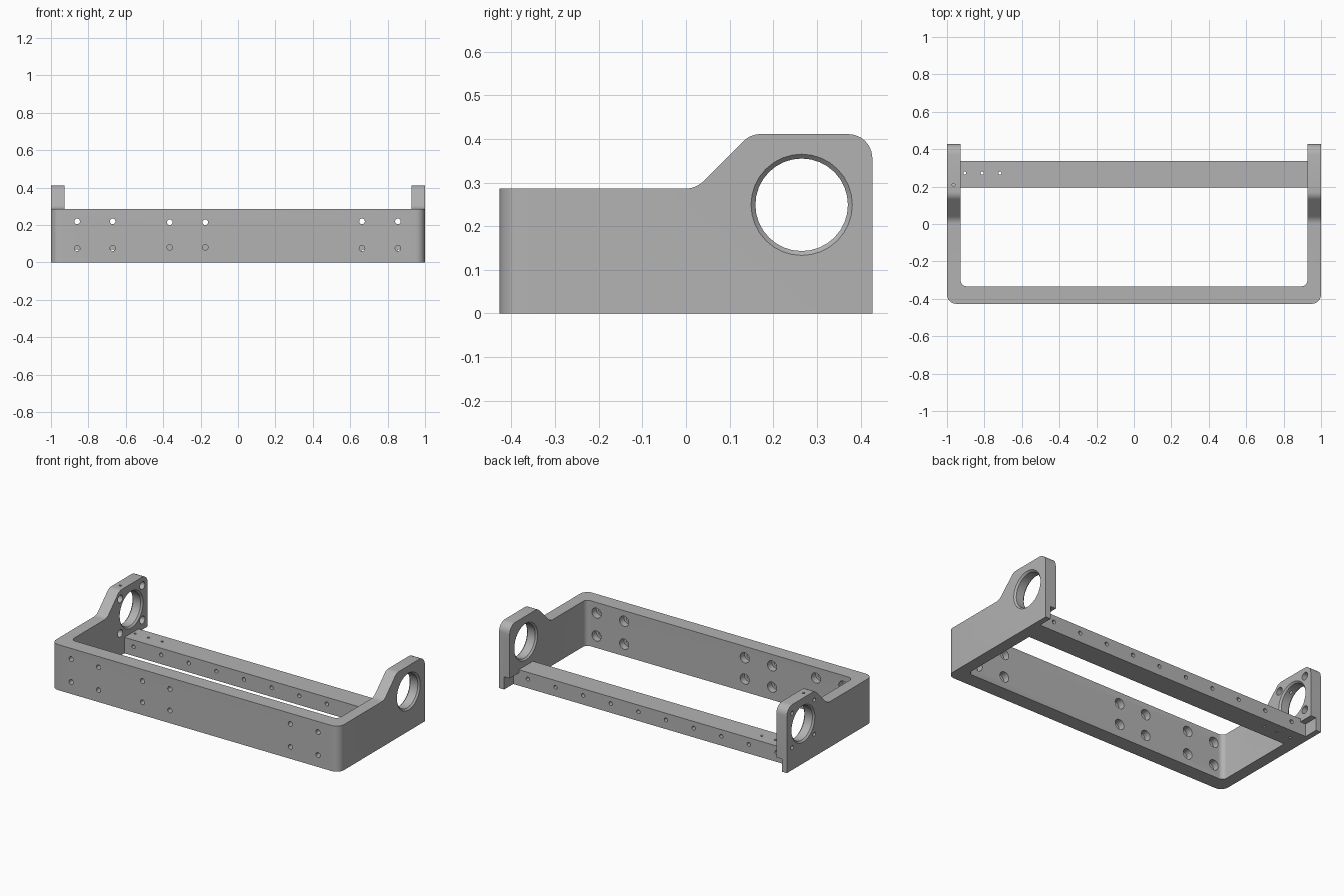
import bpy, bmesh, math
from mathutils import Vector, Matrix

if "Cube" in bpy.data.objects:
    bpy.data.objects.remove(bpy.data.objects["Cube"])

metal = bpy.data.materials.new("plain_grey")
metal.use_nodes = True
grey = (0.45, 0.45, 0.45, 1)
metal.diffuse_color = grey
metal.node_tree.nodes["Principled BSDF"].inputs["Base Color"].default_value = grey


def finish(bm, name):
    bmesh.ops.recalc_face_normals(bm, faces=bm.faces)
    mesh = bpy.data.meshes.new(name)
    bm.to_mesh(mesh)
    bm.free()
    mesh.materials.append(metal)
    obj = bpy.data.objects.new(name, mesh)
    bpy.context.collection.objects.link(obj)
    return obj


def rounded(corners, steps=6):
    """Outline from (u, v, radius) corners, each replaced by an arc."""
    out = []
    for i, (u, v, r) in enumerate(corners):
        p = Vector((u, v))
        if r == 0:
            out.append(p)
            continue
        a = (Vector(corners[i - 1][:2]) - p).normalized()
        b = (Vector(corners[(i + 1) % len(corners)][:2]) - p).normalized()
        half = a.angle(b) / 2
        centre = p + (a + b).normalized() * r / math.sin(half)
        start = p + a * r / math.tan(half) - centre
        end = p + b * r / math.tan(half) - centre
        sweep = start.angle_signed(end)
        for k in range(steps + 1):
            out.append(centre + Matrix.Rotation(-sweep * k / steps, 2) @ start)
    return out


def prism(name, points, place, push):
    bm = bmesh.new()
    face = bm.faces.new([bm.verts.new(place(p)) for p in points])
    grown = bmesh.ops.extrude_face_region(bm, geom=[face])
    bmesh.ops.translate(bm, vec=push, verts=[g for g in grown["geom"] if isinstance(g, bmesh.types.BMVert)])
    return finish(bm, name)


def drill(bm, origin, axis, steps, sides=20):
    """Turned cutter: (distance, radius) steps along an axis."""
    turn = Vector((0, 0, 1)).rotation_difference(Vector(axis)).to_matrix()
    rings = []
    for d, r in steps:
        angles = [2 * math.pi * k / sides for k in range(sides)]
        rings.append([bm.verts.new(Vector(origin) + turn @ Vector((r * math.cos(t), r * math.sin(t), d)))
                      for t in angles])
    for low, high in zip(rings, rings[1:]):
        for k in range(sides):
            n = (k + 1) % sides
            bm.faces.new((low[k], low[n], high[n], high[k]))
    bm.faces.new(rings[0])
    bm.faces.new(rings[-1])


def box(bm, low, high):
    low, high = Vector(low), Vector(high)
    size = Matrix.Diagonal((high - low).to_4d())
    bmesh.ops.create_cube(bm, size=1, matrix=Matrix.Translation((low + high) / 2) @ size)


def carve(obj, cutter, operation="DIFFERENCE"):
    mod = obj.modifiers.new("carve", "BOOLEAN")
    mod.operation, mod.solver, mod.object = operation, "EXACT", cutter
    graph = bpy.context.evaluated_depsgraph_get()
    obj.data = bpy.data.meshes.new_from_object(obj.evaluated_get(graph))
    obj.modifiers.clear()
    bpy.data.objects.remove(cutter)


# U-shaped frame, trimmed to the raised side silhouette
plan = rounded([(-1, 0.427, 0), (-1, -0.427, 0.05), (1, -0.427, 0.05), (1, 0.427, 0),
                (0.927, 0.427, 0), (0.927, -0.333, 0.03), (-0.927, -0.333, 0.03), (-0.927, 0.427, 0)])
frame = prism("frame", plan, lambda p: (p.x, p.y, 0), (0, 0, 0.5))
side = rounded([(-0.6, -0.0, 0), (0.427, 0, 0), (0.427, 0.411, 0.055), (0.148, 0.411, 0.055),
                (0.023, 0.286, 0.06), (-0.6, 0.286, 0)])
carve(frame, prism("side_trim", side, lambda p: (-1.2, p.x, p.y), (2.4, 0, 0)), "INTERSECT")

# Large bearing bores, chamfered on both faces, and the lower rear notches
HY, HZ = 0.265, 0.249
bm = bmesh.new()
for s in (-1, 1):
    drill(bm, (s * 0.9635, HY, HZ), (s, 0, 0),
          [(-0.0465, 0.126), (-0.0265, 0.106), (0.0265, 0.106), (0.0465, 0.126)], 32)
    x0, x1 = sorted((s * 0.91, s * 0.965))
    box(bm, (x0, 0.336, -0.05), (x1, 0.5, 0.08))
carve(frame, finish(bm, "bore_cutter"))

# Counterbored screw holes in the front wall and the right cheek
bm = bmesh.new()
for xs, zs in (((-0.86, -0.67), (0.075, 0.219)), ((-0.365, -0.175), (0.08, 0.214)),
               ((0.663, 0.855), (0.075, 0.219))):
    for x in xs:
        for z in zs:
            drill(bm, (x, -0.45, z), (0, 1, 0), [(0, 0.015), (0.075, 0.015), (0.075, 0.032), (0.14, 0.032)])
for dy in (-0.11, 0.11):
    for dz in (-0.108, 0.108):
        drill(bm, (-1.02, HY + dy, HZ + dz), (1, 0, 0),
              [(0, 0.012), (0.05, 0.012), (0.05, 0.024), (0.12, 0.024)])
drill(bm, (-0.965, 0.21, 0.31), (0, 0, 1), [(0, 0.008), (0.15, 0.008)])
carve(frame, finish(bm, "screw_cutter"))

# Rear cross bar with a row of through holes and three small vertical holes
bm = bmesh.new()
box(bm, (-0.928, 0.196, 0), (0.928, 0.336, 0.1))
bar = finish(bm, "rear_bar")
bm = bmesh.new()
for k in range(10):
    drill(bm, (-0.864 + 0.192 * k, 0.15, 0.058), (0, 1, 0), [(0, 0.012), (0.25, 0.012)])
for x in (-0.905, -0.812, -0.717):
    drill(bm, (x, 0.272, -0.05), (0, 0, 1), [(0, 0.008), (0.2, 0.008)])
carve(bar, finish(bm, "bar_cutter"))

for obj in (frame, bar):
    bpy.ops.object.select_all(action="DESELECT")
    obj.select_set(True)
    bpy.context.view_layer.objects.active = obj
    bpy.ops.object.shade_smooth_by_angle(angle=math.radians(30))
